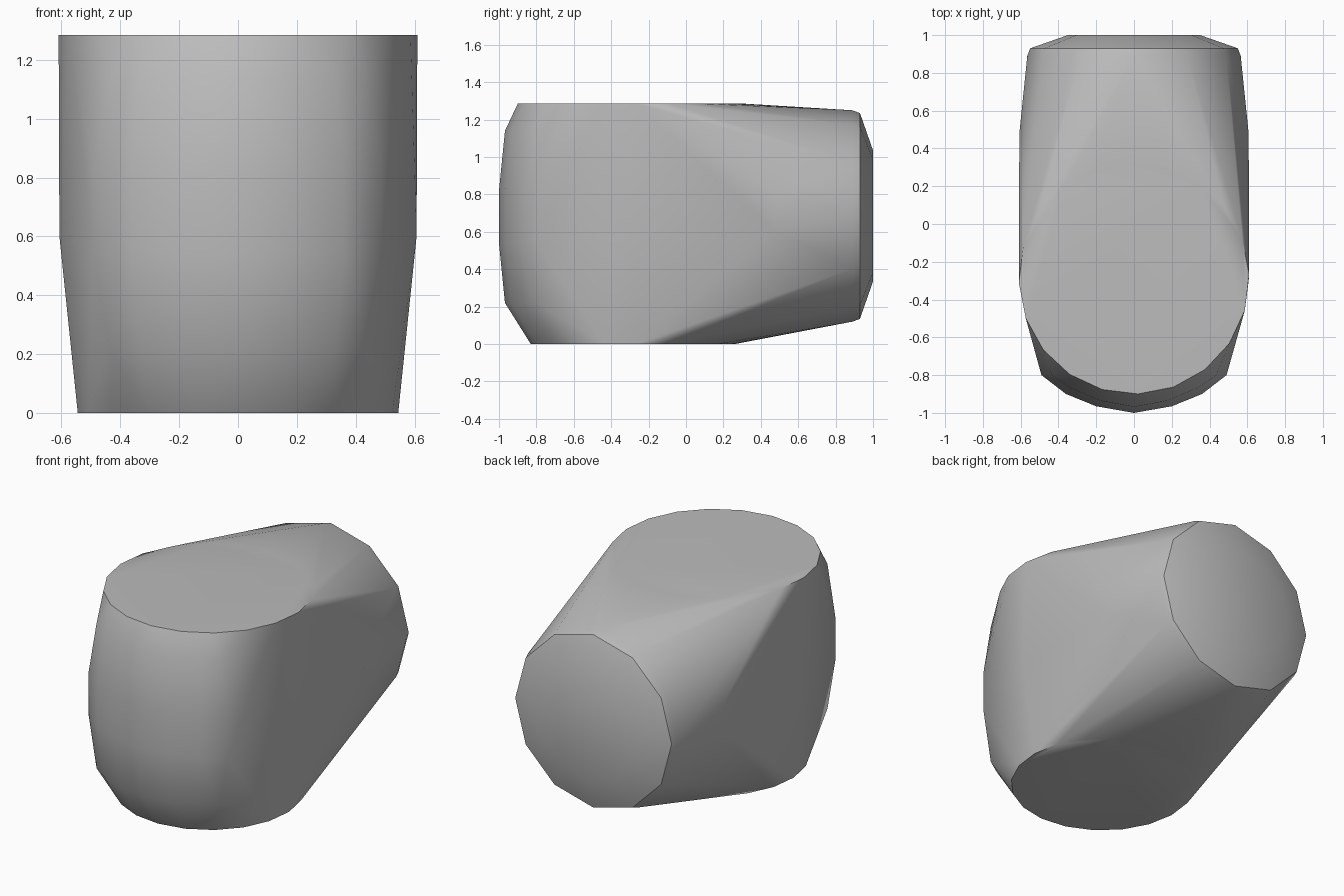
import bpy, bmesh, math

cube = bpy.data.objects.get("Cube")
if cube:
    bpy.data.objects.remove(cube, do_unlink=True)

grey = bpy.data.materials.new("plain_grey")
grey.use_nodes = True
colour = (0.5, 0.5, 0.5, 1)
grey.diffuse_color = colour
grey.node_tree.nodes["Principled BSDF"].inputs["Base Color"].default_value = colour

HEIGHT = 1.285
MID_Z = 0.685


def circle(radius, count, phase=0):
    for i in range(count):
        a = math.tau * i / count + math.radians(phase)
        yield radius * math.cos(a), radius * math.sin(a)


points = []

# Upright round head: flat discs at the top and the bottom
points += [(x, y - 0.29, HEIGHT) for x, y in circle(0.61, 20, 2)]
points += [(x, y - 0.285, 0) for x, y in circle(0.545, 20, 2)]

# Round back end: a rim with a small bevel and a shallow cap
for radius, y in ((0.565, 0.89), (0.55, 0.93), (0.35, 1.0)):
    points += [(x, y, MID_Z + z) for x, z in circle(radius, 12)]

# Bulging front panel and side points, mirrored left to right
wide_rows = ((0, -1.0), (0.2, -0.965), (0.36, -0.9), (0.49, -0.8))
narrow_rows = ((0, -0.968), (0.18, -0.935), (0.33, -0.87), (0.435, -0.8))
for side in (-1, 1):
    for z in (0.54, 0.82):
        points += [(side * x, y, z) for x, y in wide_rows]
    for z in (0.22, 1.14):
        points += [(side * x, y, z) for x, y in narrow_rows]
    points += [(side * 0.607, 0.48, z) for z in (0.6, 0.8)]
    points.append((side * 0.607, -0.3, 0.6))

# One taut skin around all the outlines
bm = bmesh.new()
for p in points:
    bm.verts.new(p)
bmesh.ops.remove_doubles(bm, verts=bm.verts, dist=0.001)
hull = bmesh.ops.convex_hull(bm, input=bm.verts)
loose = {g for g in hull["geom_interior"] if isinstance(g, bmesh.types.BMVert)}
bmesh.ops.delete(bm, geom=list(loose), context="VERTS")
bmesh.ops.dissolve_limit(bm, angle_limit=math.radians(0.5), verts=bm.verts, edges=bm.edges)
bmesh.ops.recalc_face_normals(bm, faces=bm.faces)

mesh = bpy.data.meshes.new("rounded_body")
bm.to_mesh(mesh)
bm.free()
mesh.materials.append(grey)
body = bpy.data.objects.new("rounded_body", mesh)
bpy.context.collection.objects.link(body)

# Soft sides with crisp rims
bpy.ops.object.select_all(action="DESELECT")
body.select_set(True)
bpy.context.view_layer.objects.active = body
bpy.ops.object.shade_smooth_by_angle(angle=math.radians(48))
